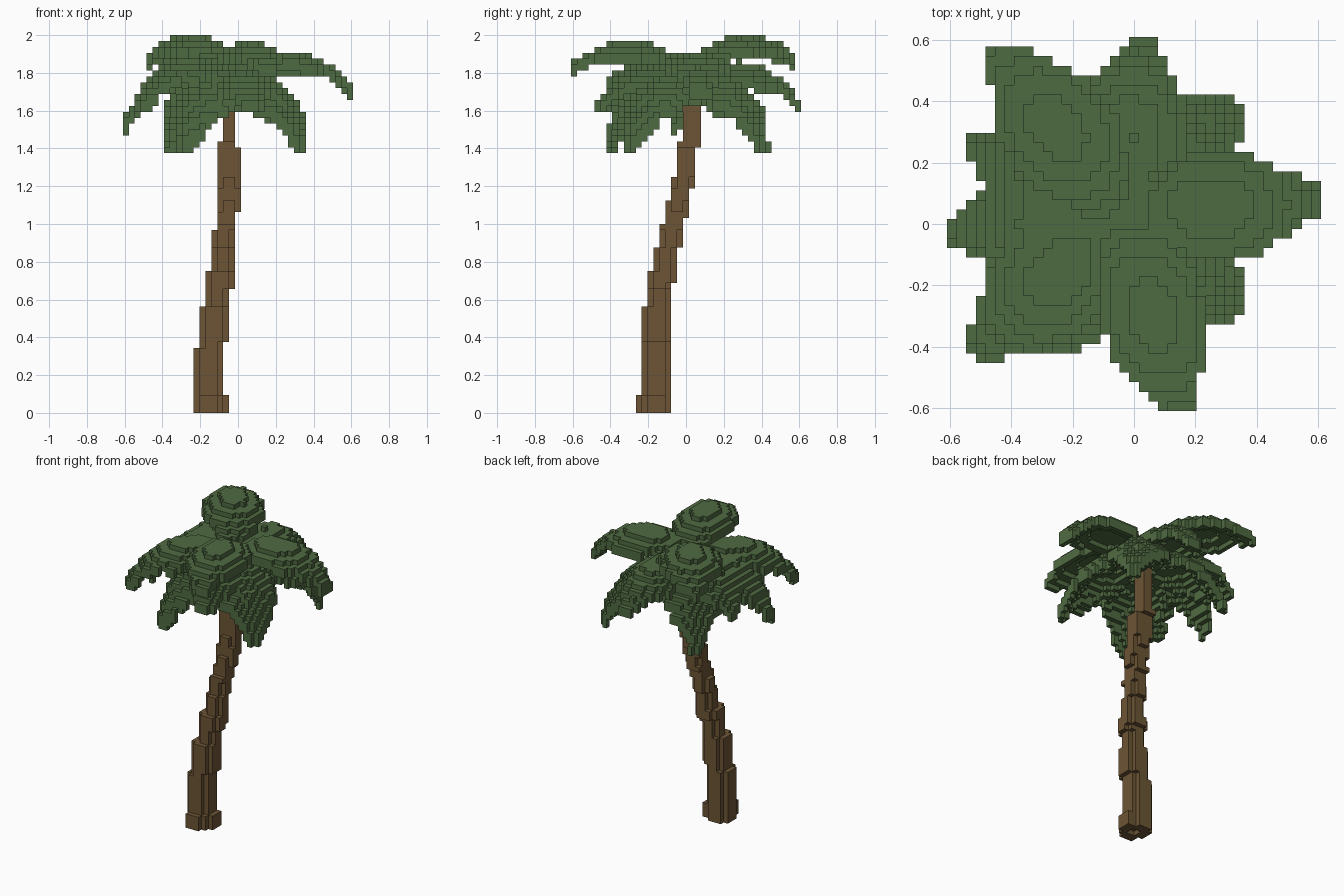
import bpy, bmesh, math

if "Cube" in bpy.data.objects:
    bpy.data.objects.remove(bpy.data.objects["Cube"])

V = 2 / 64  # edge length of one block


def material(name, rgb):
    m = bpy.data.materials.new(name)
    m.diffuse_color = (*rgb, 1)
    m.use_nodes = True
    m.node_tree.nodes["Principled BSDF"].inputs["Base Color"].default_value = m.diffuse_color
    return m


def block_object(name, cells, solid, mat):
    """Mesh the faces of (i, j, k) cells that are not covered by other blocks."""
    bm = bmesh.new()
    verts = {}

    def vert(p):
        if p not in verts:
            verts[p] = bm.verts.new(((p[0] - .5) * V, (p[1] - .5) * V, p[2] * V))
        return verts[p]

    for c in sorted(cells):
        for a in range(3):
            for side in (0, 1):
                n = list(c)
                n[a] += 1 if side else -1
                if tuple(n) in solid:
                    continue
                b, d = (a + 1) % 3, (a + 2) % 3
                quad = []
                for e, f in ((0, 0), (1, 0), (1, 1), (0, 1)):
                    p = list(c)
                    p[a] += side
                    p[b] += e
                    p[d] += f
                    quad.append(vert(tuple(p)))
                bm.faces.new(quad if side else quad[::-1])
    me = bpy.data.meshes.new(name)
    bm.to_mesh(me)
    bm.free()
    me.materials.append(mat)
    ob = bpy.data.objects.new(name, me)
    bpy.context.collection.objects.link(ob)
    return ob


def step(table, k):
    """Value of the last (start_level, value) entry at or below level k."""
    return [v for s, v in table if s <= k][-1]


# Trunk: leaning stack of rounded layers, bounds stepping with height
X0 = [(0, -7), (11, -6), (18, -5), (24, -4), (31, -3), (46, -2)]
X1 = [(0, -3), (12, -2), (21, -1), (34, 0), (45, -1)]
Y0 = [(0, -7), (18, -6), (24, -5), (28, -4), (32, -3), (36, -2), (40, -1), (46, 0)]
Y1 = [(0, -3), (22, -2), (28, -1), (33, 0), (38, 1), (45, 2)]
trunk = set()
for k in range(55):
    x0, x1, y0, y1 = (step(t, k) for t in (X0, X1, Y0, Y1))
    for i in range(x0, x1 + 1):
        for j in range(y0, y1 + 1):
            corner = i in (x0, x1) and j in (y0, y1)
            if not (corner and x1 - x0 > 2 and y1 - y0 > 2):
                trunk.add((i, j, k))

# Bumps around the foot, and its hollow underside
for k in range(3):
    trunk |= {(-2, j, k) for j in (-6, -5, -4)} | {(i, -8, k) for i in (-6, -5, -4)}
    trunk.add((-3, -7, k))
trunk -= {(i, j, 0) for i in (-5, -4) for j in (-6, -5)}

# Fronds: arched leaves with drooping sides, from the crown to each tip
CX, CY = -.04, .03


def half_width(t, w):
    return w * min(1, .35 + 1.7 * t, .2 + 2.1 * (1.02 - t))


def frond(tip, root_z, apex_z, tip_z, w, droop, apex):
    dx, dy = tip[0] - CX, tip[1] - CY
    length = math.hypot(dx, dy)
    dx, dy = dx / length, dy / length

    def top(t, s):
        if t < apex:
            z = apex_z - (apex_z - root_z) * (1 - t / apex) ** 2
        else:
            z = apex_z - (apex_z - tip_z) * ((t - apex) / (1 - apex)) ** 2.3
        return z - droop * (s / w) ** 2

    cells = set()
    for i in range(-19, 20):
        for j in range(-19, 20):
            x, y = i * V - CX, j * V - CY
            t, s = (x * dx + y * dy) / length, x * dy - y * dx
            if -.04 <= t <= 1.01 and abs(s) <= half_width(max(t, 0), w):
                t = max(t, 0)
                z = top(t, s)
                low = min(z - V, top(min(t + V / length, 1.03), s),
                          top(t, abs(s) + V * .8))
                for k in range(round(low / V) - 1, min(64, round(z / V))):
                    cells.add((i, j, k))
    return cells


FRONDS = {
    # upper tier
    "upper_frond_right": ((.61, .08), 1.80, 1.915, 1.72, .175, .07, .43),
    "upper_frond_front": ((.16, -.61), 1.82, 1.97, 1.84, .17, .07, .48),
    "upper_frond_back_left": ((-.45, .57), 1.84, 2.0, 1.88, .175, .07, .50),
    # middle tier
    "middle_frond_front_left": ((-.52, -.42), 1.79, 1.88, 1.65, .18, .08, .42),
    "middle_frond_left": ((-.61, -.03), 1.78, 1.85, 1.55, .17, .09, .40),
    "middle_frond_left_back": ((-.54, .27), 1.78, 1.86, 1.65, .16, .09, .40),
    "middle_frond_back": ((.03, .61), 1.78, 1.86, 1.64, .17, .09, .40),
    "middle_frond_front": ((.08, -.48), 1.78, 1.83, 1.64, .16, .09, .40),
    # lower tier
    "lower_frond_front_right": ((.34, -.30), 1.77, 1.80, 1.45, .18, .12, .33),
    "lower_frond_back_right": ((.33, .41), 1.77, 1.80, 1.45, .18, .12, .33),
    "lower_frond_front_left": ((-.28, -.41), 1.77, 1.80, 1.45, .18, .12, .33),
    "lower_frond_back_left": ((-.37, .41), 1.77, 1.80, 1.45, .18, .12, .33),
}

# Every block belongs to one part only, so no surfaces overlap
solid = set(trunk)
parts = {}
for name, args in FRONDS.items():
    parts[name] = frond(*args) - solid
    solid |= parts[name]

brown = material("bark brown", (.150, .090, .036))
green = material("leaf green", (.078, .145, .053))
block_object("trunk", trunk, solid, brown)
for name, cells in parts.items():
    block_object(name, cells, solid, green)
